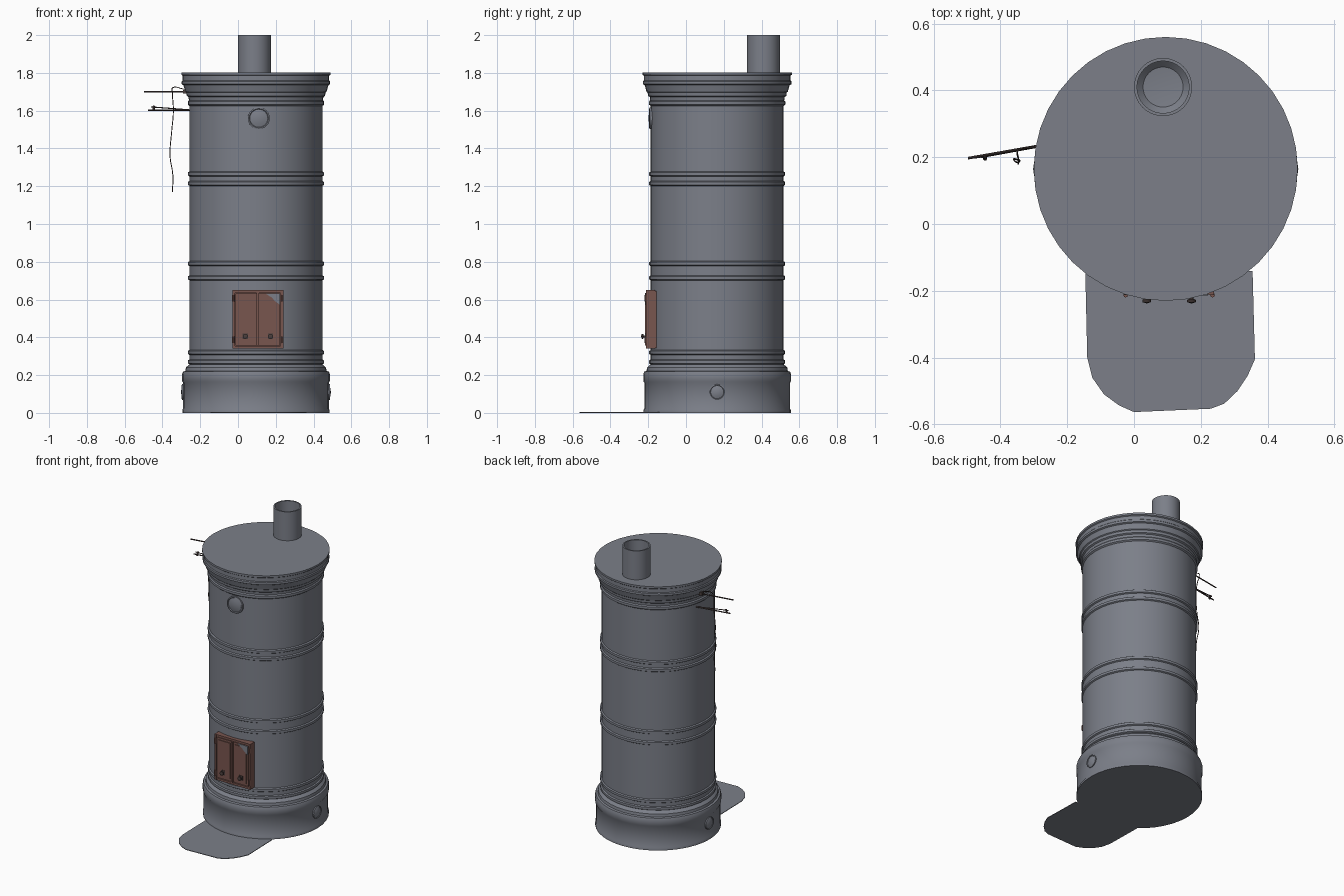
import bpy, bmesh, math
from mathutils import Vector, Matrix

if "Cube" in bpy.data.objects:
    bpy.data.objects.remove(bpy.data.objects["Cube"])

CX, CY = 0.095, 0.165   # stove axis


def material(name, rgb):
    m = bpy.data.materials.new(name)
    m.diffuse_color = (*rgb, 1)
    m.use_nodes = True
    m.node_tree.nodes["Principled BSDF"].inputs["Base Color"].default_value = m.diffuse_color
    return m


GREY = material("grey_metal", (0.20, 0.213, 0.25))
RUST = material("rusty_brown", (0.19, 0.092, 0.078))
DARK = material("dark_iron", (0.07, 0.05, 0.047))


def finish(name, bm, mat, angle=35):
    bmesh.ops.remove_doubles(bm, verts=bm.verts, dist=1e-5)
    bmesh.ops.recalc_face_normals(bm, faces=bm.faces)
    me = bpy.data.meshes.new(name)
    bm.to_mesh(me)
    bm.free()
    ob = bpy.data.objects.new(name, me)
    bpy.context.collection.objects.link(ob)
    me.materials.append(mat)
    bpy.ops.object.select_all(action='DESELECT')
    ob.select_set(True)
    bpy.context.view_layer.objects.active = ob
    bpy.ops.object.shade_smooth_by_angle(angle=math.radians(angle))
    return ob


def lathe(name, profile, origin, mat, direction=(0, 0, 1), segs=40):
    """Spin (radius, height) points around an axis."""
    bm = bmesh.new()
    rings = []
    for r, h in profile:
        if r == 0:
            rings.append([bm.verts.new((0, 0, h))])
        else:
            rings.append([bm.verts.new((r * math.cos(2 * math.pi * i / segs),
                                        r * math.sin(2 * math.pi * i / segs), h))
                          for i in range(segs)])
    for a, b in zip(rings, rings[1:]):
        for i in range(segs):
            j = (i + 1) % segs
            vs = [a[i % len(a)], a[j % len(a)], b[j % len(b)], b[i % len(b)]]
            vs = list(dict.fromkeys(vs))
            if len(vs) > 2:
                bm.faces.new(vs)
    rot = Vector(direction).to_track_quat('Z', 'Y').to_matrix().to_4x4()
    bm.transform(Matrix.Translation(origin) @ rot)
    return finish(name, bm, mat)


def box(name, x0, x1, y0, y1, z0, z1, mat):
    bm = bmesh.new()
    m = (Matrix.Translation(((x0 + x1) / 2, (y0 + y1) / 2, (z0 + z1) / 2))
         @ Matrix.Diagonal((x1 - x0, y1 - y0, z1 - z0, 1)))
    bmesh.ops.create_cube(bm, size=1, matrix=m)
    return finish(name, bm, mat)


def prism(name, pts, offset, mat):
    """Flat outline extruded by an offset."""
    bm = bmesh.new()
    f = bm.faces.new([bm.verts.new(p) for p in pts])
    ext = bmesh.ops.extrude_face_region(bm, geom=[f], use_keep_orig=True)
    bmesh.ops.translate(bm, vec=offset,
                        verts=[v for v in ext['geom'] if isinstance(v, bmesh.types.BMVert)])
    return finish(name, bm, mat)


def rod(name, a, b, r, mat, segs=8):
    a, b = Vector(a), Vector(b)
    n = (b - a).length
    return lathe(name, [(0, 0), (r, 0), (r, n), (0, n)], a, mat, b - a, segs)


# Stove body: plinth, barrel with double ridges, cornice and lid in one profile
R = 0.352
profile = [(0, 0), (0.39, 0), (0.39, 0.015), (0.386, 0.022), (0.386, 0.16), (0.391, 0.168),
           (0.391, 0.205), (0.386, 0.218), (0.374, 0.222), (0.371, 0.24), (0.358, 0.252)]
for z in (0.27, 0.32, 0.715, 0.79, 1.215, 1.265):
    profile += [(R, z - 0.013), (R + 0.008, z - 0.008), (R + 0.008, z + 0.008), (R, z + 0.013)]
profile += [(R, 1.625), (0.361, 1.632), (0.361, 1.648), (0.355, 1.655), (0.357, 1.672),
            (0.366, 1.678), (0.368, 1.695), (0.374, 1.70), (0.378, 1.715), (0.384, 1.735),
            (0.393, 1.74), (0.393, 1.755), (0.388, 1.76), (0.388, 1.785), (0.395, 1.79),
            (0.395, 1.803), (0, 1.803)]
lathe("stove_body", profile, (CX, CY, 0), GREY)

# Open flue pipe
lathe("flue_pipe", [(0, 1.795), (0.087, 1.795), (0.087, 2.0), (0.078, 2.0),
                    (0.078, 1.83), (0.06, 1.812), (0, 1.806)], (0.087, 0.41, 0), GREY, segs=32)

# Floor plate in front of the door
outline = [(-0.145, -0.14), (-0.145, -0.18), (-0.14, -0.40), (-0.125, -0.46), (-0.09, -0.51),
           (-0.045, -0.543), (0, -0.563), (0.23, -0.553), (0.27, -0.538), (0.31, -0.50),
           (0.34, -0.455), (0.362, -0.405), (0.355, -0.14)]
prism("floor_plate", [(x, y, 0) for x, y in outline], (0, 0, 0.004), GREY)

# Round covers: cleaning hatches on the plinth sides and vent on the front
def cover(name, origin, direction, r):
    lathe(name, [(0, -0.02), (r, -0.02), (r, 0.006), (r * 0.88, 0.008),
                 (r * 0.82, 0.004), (r * 0.5, 0.009), (0, 0.012)], origin, GREY, direction, 24)


cover("front_vent", (0.11, CY - R, 1.56), (0.03, -1, 0), 0.058)
cover("right_hatch", (CX + 0.385, CY, 0.11), (1, 0, 0), 0.042)
cover("left_hatch", (CX - 0.385, CY, 0.11), (-1, 0, 0), 0.042)

# Fire door: backing, frame bars, two leaves with panels, knobs and hinges
X0, X1, Z0, Z1 = -0.03, 0.24, 0.34, 0.65
XM = (X0 + X1) / 2
box("door_backing", X0 + 0.004, X1 - 0.004, -0.198, -0.155, Z0 + 0.004, Z1 - 0.004, RUST)
for n, x in (("left", X0), ("right", X1 - 0.014)):
    box(n + "_frame_bar", x, x + 0.014, -0.212, -0.165, Z0, Z1, RUST)
for n, z in (("bottom", Z0), ("top", Z1 - 0.014)):
    box(n + "_frame_bar", X0, X1, -0.211, -0.165, z, z + 0.014, RUST)
for n, s in (("left", -1), ("right", 1)):
    a, b = sorted((XM + s * 0.004, XM + s * 0.117))
    box(n + "_door_leaf", a, b, -0.208, -0.19, Z0 + 0.018, Z1 - 0.018, RUST)
    box(n + "_door_panel", a + 0.012, b - 0.012, -0.213, -0.20, Z0 + 0.032, Z1 - 0.032, RUST)
    kx = XM + s * 0.067
    lathe(n + "_door_knob", [(0, 0), (0.006, 0), (0.006, 0.014), (0.013, 0.017),
                             (0.013, 0.024), (0, 0.028)], (kx, -0.21, 0.405), DARK, (0, -1, 0), 12)
    box(n + "_knob_plate", kx - 0.014, kx + 0.014, -0.216, -0.21, 0.39, 0.42, DARK)
    for i, z in enumerate((Z0 + 0.03, Z1 - 0.06)):
        hx = XM + s * 0.13
        rod(f"{n}_hinge_{i}", (hx, -0.213, z), (hx, -0.213, z + 0.035), 0.007, RUST)
box("door_centre_strip", XM - 0.007, XM + 0.007, -0.217, -0.20, Z0 + 0.016, Z1 - 0.016, RUST)

# Bare grey patch in the corner of the right leaf
patch = [(0.145, 0.632), (0.222, 0.632), (0.222, 0.572), (0.195, 0.592), (0.18, 0.61)]
prism("worn_patch", [(x, -0.2135, z) for x, z in patch], (0, 0.004, 0), GREY)

# Damper rods on the left side
rod("upper_damper_rod", (-0.497, 0.197, 1.70), (-0.24, 0.242, 1.70), 0.004, DARK)
rod("lower_damper_rod", (-0.475, 0.20, 1.603), (-0.24, 0.242, 1.603), 0.004, DARK)
rod("slanted_damper_rod", (-0.46, 0.20, 1.62), (-0.24, 0.24, 1.603), 0.003, DARK)
rod("damper_rod_tip", (-0.446, 0.195, 1.60), (-0.446, 0.205, 1.625), 0.006, DARK)
box("rod_bracket", -0.292, -0.26, 0.225, 0.242, 1.69, 1.712, DARK)

# Thin pull cord hanging from the upper rod
cord = [(-0.29, 0.23, 1.715), (-0.345, 0.222, 1.722), (-0.347, 0.20, 1.69), (-0.342, 0.19, 1.60),
        (-0.352, 0.185, 1.48), (-0.36, 0.195, 1.36), (-0.345, 0.19, 1.26), (-0.347, 0.18, 1.17)]
cu = bpy.data.curves.new("pull_cord", 'CURVE')
cu.dimensions = '3D'
cu.bevel_depth = 0.0025
cu.bevel_resolution = 1
cu.resolution_u = 4
cu.use_fill_caps = True
sp = cu.splines.new('BEZIER')
sp.bezier_points.add(len(cord) - 1)
for p, c in zip(sp.bezier_points, cord):
    p.co = c
    p.handle_left_type = p.handle_right_type = 'AUTO'
cu.materials.append(DARK)
bpy.context.collection.objects.link(bpy.data.objects.new("pull_cord", cu))
